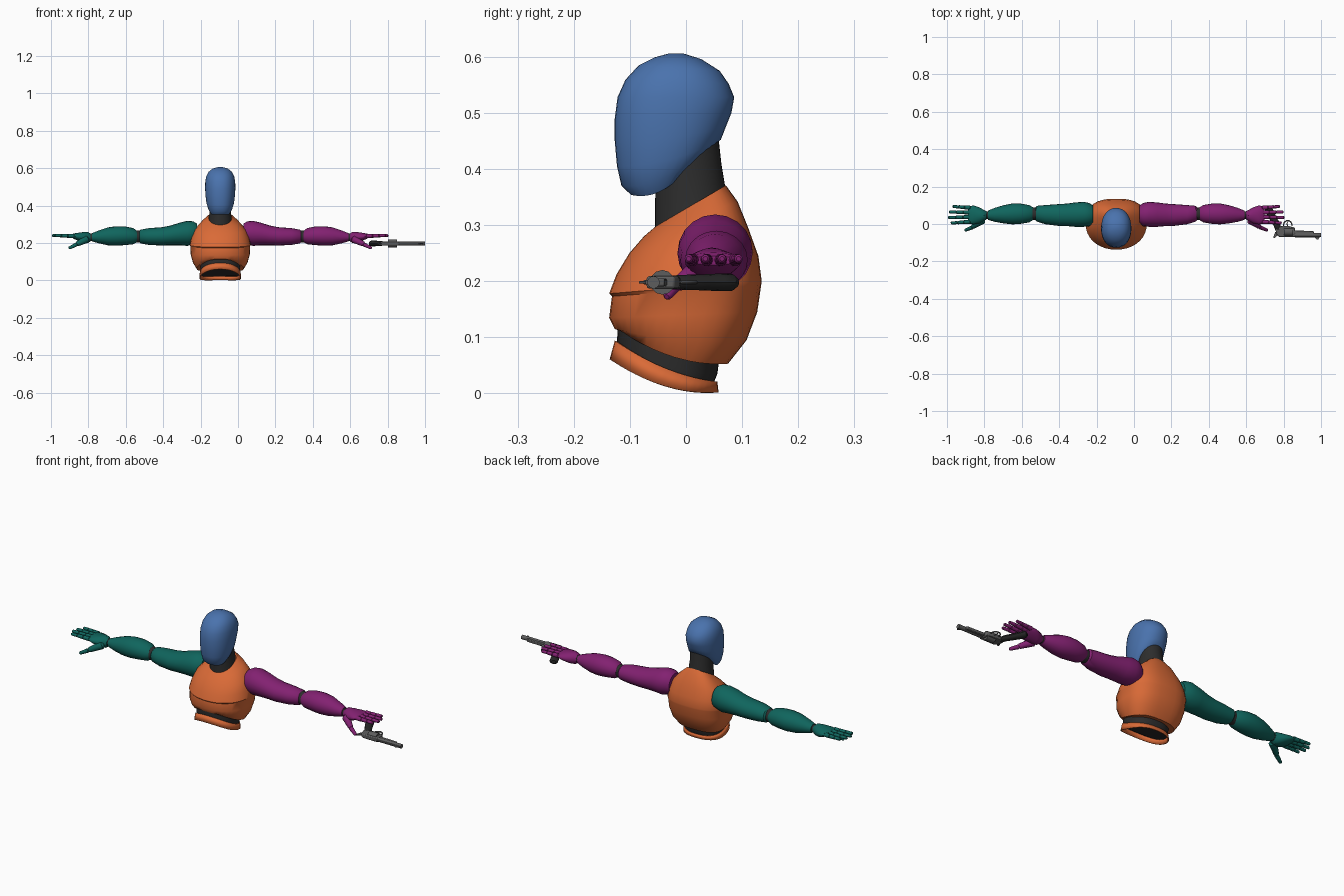
import bpy, bmesh, math
from mathutils import Vector

CX = -0.095  # body centre line


def material(name, col):
    m = bpy.data.materials.new(name)
    m.diffuse_color = (*col, 1)
    return m


ORANGE = material("orange", (0.70, 0.145, 0.038))
BLUE = material("blue", (0.068, 0.17, 0.42))
PURPLE = material("purple", (0.225, 0.015, 0.165))
TEAL = material("teal", (0.005, 0.13, 0.11))
DARK = material("charcoal", (0.026, 0.026, 0.026))
STEEL = material("steel", (0.11, 0.11, 0.11))
GRIP = material("grip_black", (0.02, 0.02, 0.02))


def finish(name, bm, mat):
    bmesh.ops.recalc_face_normals(bm, faces=bm.faces)
    me = bpy.data.meshes.new(name)
    bm.to_mesh(me)
    bm.free()
    me.materials.append(mat)
    ob = bpy.data.objects.new(name, me)
    bpy.context.collection.objects.link(ob)
    return ob


def loft(name, rings, mat, caps=True):
    """Skin a list of equally sized point rings."""
    bm = bmesh.new()
    vr = [[bm.verts.new(p) for p in r] for r in rings]
    n = len(vr[0])
    for a, b in zip(vr, vr[1:]):
        for i in range(n):
            j = (i + 1) % n
            bm.faces.new((a[i], a[j], b[j], b[i]))
    if caps:
        bm.faces.new(vr[0])
        bm.faces.new(vr[-1])
    return finish(name, bm, mat)


def body_ring(fy, fz, by, bz, hw, sag=0.0, nf=2.0, nb=2.0, n=36):
    """Tilted ring from a front point to a back point."""
    pts = []
    for i in range(n):
        a = 2 * math.pi * i / n
        s, c = math.sin(a), math.cos(a)
        e = 2 / (nb if c > 0 else nf)
        x = math.copysign(abs(s) ** e, s) * hw
        t = (math.copysign(abs(c) ** e, c) + 1) / 2
        pts.append((CX + x, fy + (by - fy) * t, fz + (bz - fz) * t + sag * 4 * t * (1 - t)))
    return pts


def tube(name, path, mat, sides=10, flat=1.0):
    """Round-ended tube along (x, y, z, radius) points."""
    P = [Vector(p[:3]) for p in path]
    R = [p[3] for p in path]
    d0, d1 = (P[1] - P[0]).normalized(), (P[-1] - P[-2]).normalized()
    P = [P[0] - d0 * R[0] * 0.5] + P + [P[-1] + d1 * R[-1] * 0.5]
    R = [R[0] * 0.55] + R + [R[-1] * 0.55]
    rings = []
    for i, p in enumerate(P):
        d = (P[min(i + 1, len(P) - 1)] - P[max(i - 1, 0)]).normalized()
        side = d.cross(Vector((0, 0, 1))).normalized()
        up = side.cross(d)
        rings.append([p + side * R[i] * math.cos(2 * math.pi * k / sides)
                      + up * R[i] * flat * math.sin(2 * math.pi * k / sides) for k in range(sides)])
    return loft(name, rings, mat)


def rod(name, x0, x1, y, z, r, mat, sides=16):
    return loft(name, [[(x, y + r * math.cos(2 * math.pi * k / sides), z + r * math.sin(2 * math.pi * k / sides))
                        for k in range(sides)] for x in (x0, x1)], mat)


def plate(name, outline, z, thick, mat):
    """Flat outline in the ground plane, extruded in z with bevelled edges."""
    ob = loft(name, [[(x, y, z + s * thick / 2) for x, y in outline] for s in (-1, 1)], mat)
    bev = ob.modifiers.new("bevel", "BEVEL")
    bev.width, bev.segments = thick * 0.2, 2
    return ob


# head: smooth blank mask with an upswept rear edge
loft("head", [body_ring(*r, nf=2.2, nb=2.1) for r in [
    (-0.030, 0.606, -0.005, 0.606, 0.014),
    (-0.056, 0.599, 0.027, 0.596, 0.042),
    (-0.084, 0.585, 0.060, 0.575, 0.063),
    (-0.108, 0.559, 0.076, 0.552, 0.075),
    (-0.122, 0.528, 0.086, 0.528, 0.080),
    (-0.127, 0.490, 0.081, 0.500, 0.081),
    (-0.127, 0.450, 0.071, 0.475, 0.079, -0.006),
    (-0.123, 0.405, 0.062, 0.452, 0.074, -0.012),
    (-0.115, 0.370, 0.050, 0.445, 0.064, -0.022),
    (-0.098, 0.354, 0.030, 0.435, 0.050, -0.028)]], BLUE)

# neck
loft("neck", [body_ring(*r) for r in [
    (-0.057, 0.275, 0.072, 0.340, 0.063),
    (-0.055, 0.300, 0.069, 0.374, 0.060),
    (-0.055, 0.345, 0.063, 0.410, 0.056),
    (-0.052, 0.400, 0.058, 0.455, 0.056)]], DARK)

# jacket with a chest seam and tilted hem
loft("jacket", [body_ring(*r, nf=2.1, nb=2.7) for r in [
    (-0.050, 0.292, 0.066, 0.362, 0.056),
    (-0.055, 0.297, 0.071, 0.371, 0.062),
    (-0.075, 0.280, 0.092, 0.342, 0.096),
    (-0.101, 0.250, 0.111, 0.295, 0.135),
    (-0.124, 0.212, 0.129, 0.245, 0.154),
    (-0.137, 0.178, 0.135, 0.200, 0.163),
    (-0.132, 0.173, 0.134, 0.193, 0.160),
    (-0.137, 0.135, 0.127, 0.145, 0.158),
    (-0.127, 0.115, 0.108, 0.095, 0.146, -0.010),
    (-0.117, 0.112, 0.075, 0.053, 0.125, -0.018)]], ORANGE)

# dark waist and open belt below it
loft("waist", [body_ring(*r, nf=2.2, nb=2.4) for r in [
    (-0.120, 0.135, 0.062, 0.085, 0.108),
    (-0.123, 0.095, 0.056, 0.035, 0.105, -0.015),
    (-0.120, 0.078, 0.050, 0.020, 0.102, -0.015)]], DARK)
belt = loft("belt", [body_ring(*r, nf=2.2, nb=2.4) for r in [
    (-0.127, 0.094, 0.056, 0.021, 0.109, -0.013),
    (-0.136, 0.061, 0.058, 0.002, 0.112, -0.018)]], ORANGE, caps=False)
sol = belt.modifiers.new("thickness", "SOLIDIFY")
sol.thickness, sol.offset = 0.005, -1

UPPER = [(0.125, .050, .250, .050, .055), (0.145, .050, .255, .062, .061), (0.175, .052, .252, .067, .067),
         (0.22, .050, .248, .065, .060), (0.265, .049, .241, .060, .053), (0.31, .048, .236, .058, .049),
         (0.38, .050, .235, .051, .045), (0.425, .055, .235, .042, .037), (0.435, .055, .235, .030, .027)]
FORE = [(0.445, .055, .235, .034, .030), (0.465, .055, .237, .046, .043), (0.51, .055, .239, .054, .050),
        (0.555, .054, .238, .056, .052), (0.60, .052, .236, .049, .048), (0.65, .049, .233, .037, .034),
        (0.685, .047, .231, .025, .022)]
PALM = [(0.693, .046, .230, .022, .019), (0.706, .046, .230, .028, .030), (0.73, .046, .230, .042, .029),
        (0.76, .048, .234, .050, .021), (0.785, .049, .237, .048, .014), (0.792, .049, .237, .042, .008)]

# arms, held straight out to both sides
for tag, s, mat in (("left", 1, PURPLE), ("right", -1, TEAL)):
    def limb(name, rows, n=20):
        loft(f"{tag}_{name}", [[(CX + s * u, y + ry * math.cos(2 * math.pi * k / n),
                                 z + rz * math.sin(2 * math.pi * k / n)) for k in range(n)]
                               for u, y, z, ry, rz in rows], mat)
    limb("upper_arm", UPPER)
    limb("forearm", FORE)
    limb("palm", PALM)
    rod(f"{tag}_elbow", CX + s * 0.42, CX + s * 0.46, .055, .235, .033, DARK)
    rod(f"{tag}_wrist", CX + s * 0.675, CX + s * 0.705, .047, .231, .019, DARK)
    # four fingers of three phalanges each
    for f, (y, tip) in enumerate([(.012, .885), (.037, .899), (.062, .895), (.087, .875)]):
        start = .783
        step = (tip - start) / 3
        for k in range(3):
            a, b = start + k * step, start + (k + 1) * step - .004
            r = .0115 - .0015 * k
            fan = (y - .05) * .06
            tube(f"{tag}_finger_{f}_{k}", [(CX + s * a, y + fan * k, .238 + .001 * k, r),
                                           (CX + s * b, y + fan * (k + 1), .238 + .001 * k, r * .9)], mat)
    # thumb
    tube(f"{tag}_thumb_base", [(CX + s * .715, .020, .220, .020), (CX + s * .765, -.014, .195, .013)], mat)
    tube(f"{tag}_thumb_tip", [(CX + s * .77, -.018, .192, .011), (CX + s * .806, -.033, .174, .008)], mat)

# revolver lying on its side, barrel pointing outward
GZ = 0.198
rod("barrel", 0.855, 1.0, -0.058, GZ, 0.011, STEEL)
plate("barrel_lug", [(.855, -.056), (.965, -.056), (.96, -.038), (.855, -.034)], GZ, .014, STEEL)
plate("barrel_rib", [(.86, -.072), (.995, -.072), (.995, -.062), (.86, -.062)], GZ, .008, STEEL)
plate("front_sight", [(.965, -.071), (.99, -.071), (.985, -.084), (.978, -.084)], GZ, .004, STEEL)
rod("drum", 0.802, 0.85, -0.042, GZ, 0.022, STEEL, 12)
plate("frame", [(.765, -.062), (.78, -.070), (.862, -.070), (.862, -.020), (.83, -.012),
                (.785, -.010), (.755, -.028)], GZ, .022, STEEL)
plate("hammer", [(.772, -.056), (.752, -.076), (.744, -.072), (.756, -.042)], GZ, .008, STEEL)
tube("grip", [(.772, -.030, GZ, .016), (.762, .000, GZ, .018), (.744, .030, GZ, .019),
              (.728, .060, GZ, .021), (.718, .080, GZ, .021)], GRIP, 12, 0.75)
tube("trigger_guard", [(.822 + .023 * math.cos(a), -.008 + .026 * math.sin(a), GZ, .0035)
                       for a in [math.pi * i / 10 for i in range(11)]], STEEL, 8)
tube("trigger", [(.822, -.012, GZ, .003), (.817, .002, GZ, .003), (.821, .010, GZ, .002)], STEEL, 8)

# smooth shading with crisp hard edges
bpy.ops.object.select_all(action="SELECT")
bpy.context.view_layer.objects.active = bpy.data.objects["head"]
bpy.ops.object.shade_smooth_by_angle(angle=math.radians(38))
